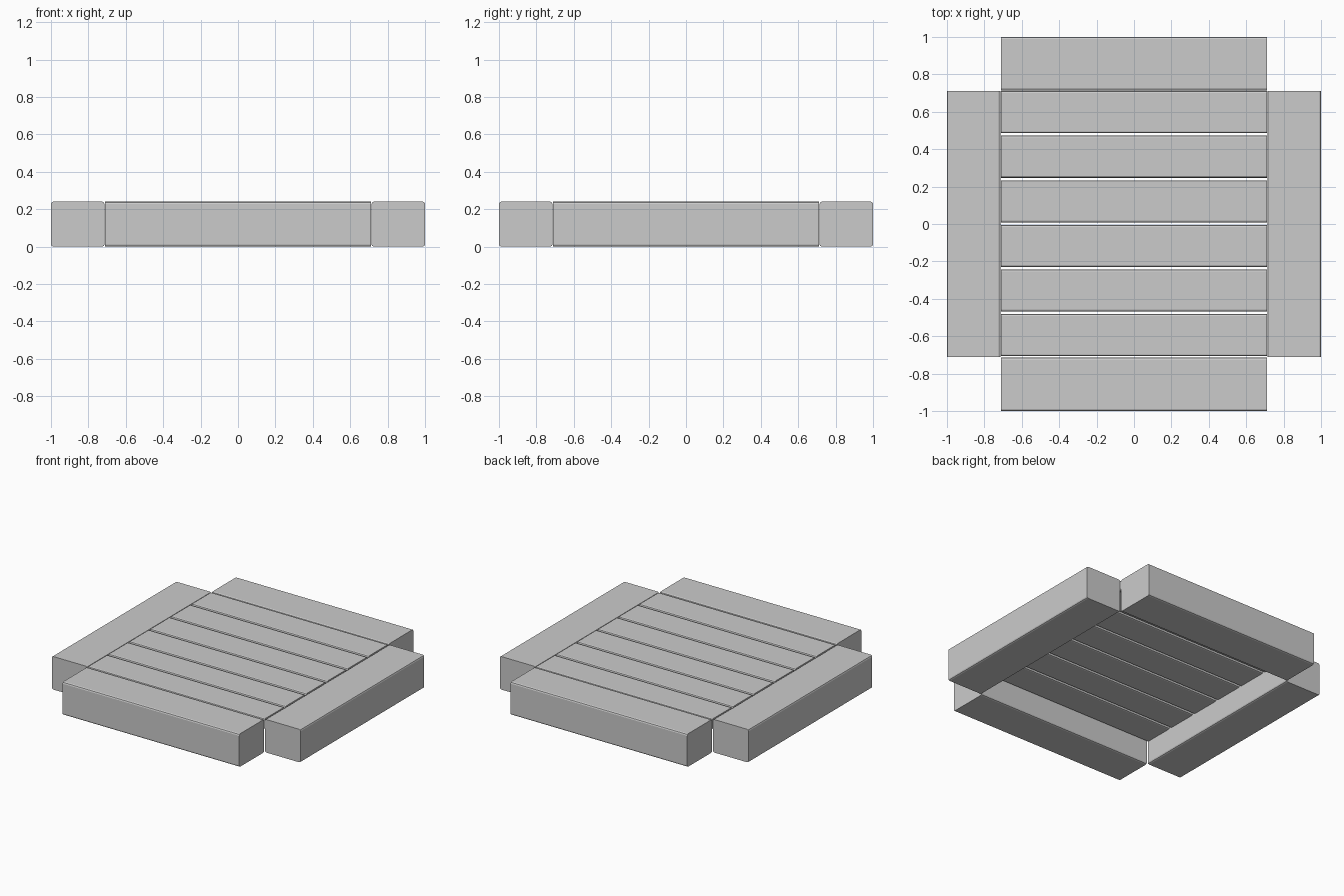
import bpy, bmesh, math
from mathutils import Matrix

if "Cube" in bpy.data.objects:
    bpy.data.objects.remove(bpy.data.objects["Cube"])

grey = bpy.data.materials.new("plain grey")
grey.diffuse_color = (0.6, 0.6, 0.6, 1)
grey.use_nodes = True
grey.node_tree.nodes["Principled BSDF"].inputs["Base Color"].default_value = grey.diffuse_color


def plank(name, length, width, z0, z1, centre, turn=0.0, bevel=0.012):
    """Plank along x with its four long edges chamfered and square ends."""
    bm = bmesh.new()
    bmesh.ops.create_cube(bm, size=1, matrix=Matrix.Diagonal((length, width, z1 - z0, 1)))
    long_edges = [e for e in bm.edges if abs(e.verts[0].co.x - e.verts[1].co.x) > 0.1]
    bmesh.ops.bevel(bm, geom=long_edges, offset=bevel, segments=2, profile=0.5, affect='EDGES')
    mesh = bpy.data.meshes.new(name)
    bm.to_mesh(mesh)
    bm.free()
    mesh.materials.append(grey)
    ob = bpy.data.objects.new(name, mesh)
    ob.location = (centre[0], centre[1], (z0 + z1) / 2)
    ob.rotation_euler.z = turn
    bpy.context.collection.objects.link(ob)


# Four frame beams
LENGTH, BEAM, TOP = 1.42, 0.286, 0.24
mid = 1 - BEAM / 2
for name, pos, turn in (("front_beam", (0, -mid), 0), ("back_beam", (0, mid), 0),
                        ("left_beam", (-mid, 0), math.pi / 2),
                        ("right_beam", (mid, 0), math.pi / 2)):
    plank(name, LENGTH, BEAM, 0, TOP, pos, turn)

# Six thin slats filling the top of the frame
for i in range(6):
    plank(f"slat_{i + 1}", LENGTH, 0.225, 0.165, TOP, (0, (i - 2.5) * 0.2385 + 0.002), bevel=0.01)
